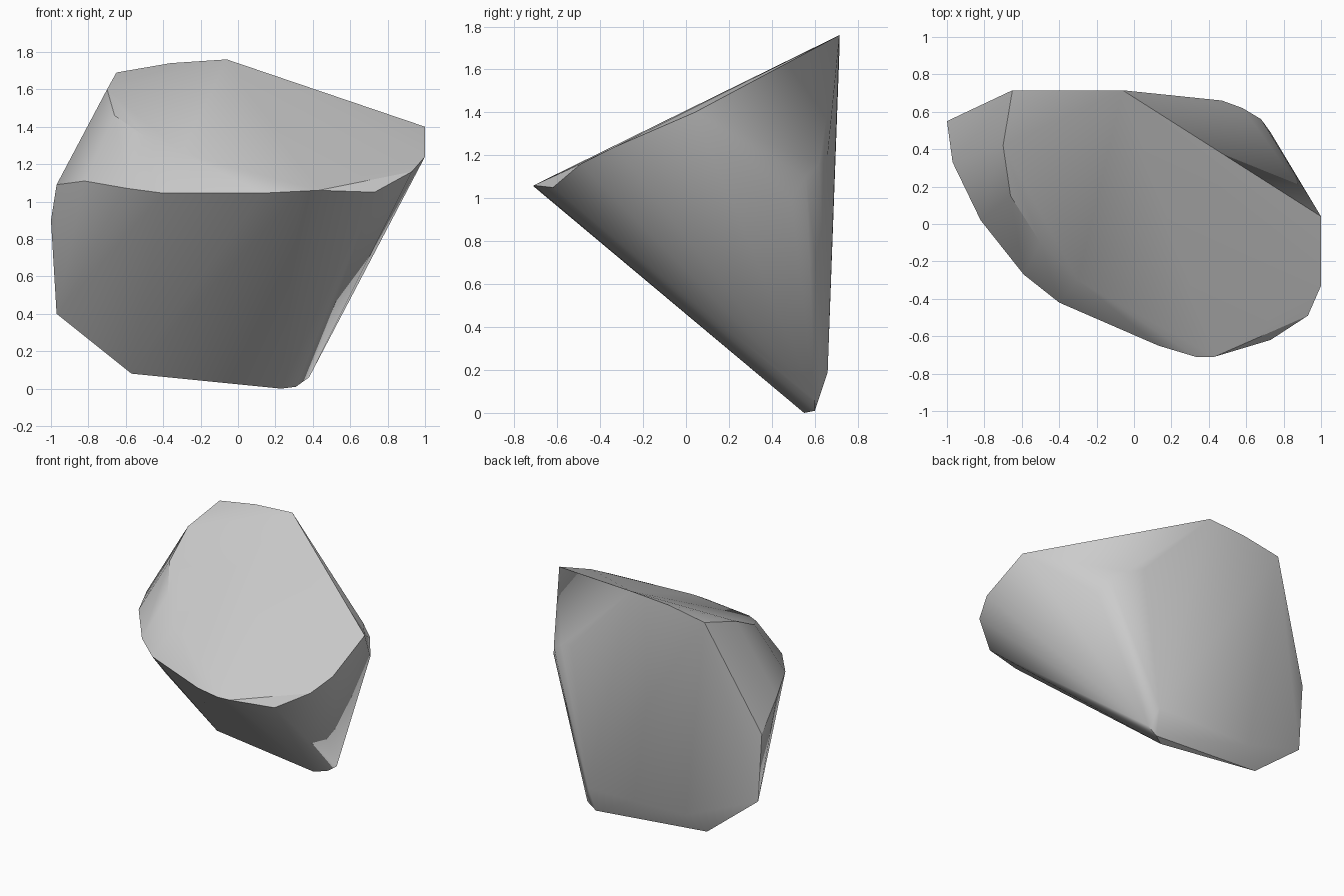
import bpy, bmesh
from math import radians

cube = bpy.data.objects.get("Cube")
if cube:
    bpy.data.objects.remove(cube, do_unlink=True)

stone = bpy.data.materials.new("stone grey")
stone.use_nodes = True
GREY = (0.6, 0.6, 0.6, 1)
stone.diffuse_color = GREY
stone.node_tree.nodes["Principled BSDF"].inputs["Base Color"].default_value = GREY

# Corners of the rock, grouped by the feature they bound
peak = [(-.06, .715, 1.76), (-.36, .715, 1.74), (-.65, .715, 1.69), (-.70, .42, 1.60)]
right_rim = [(1, .04, 1.40), (1, -.33, 1.24), (.93, -.49, 1.16), (.73, -.62, 1.05)]
front_rim = [(.43, -.71, 1.06), (.33, -.71, 1.055), (.13, -.65, 1.045),
             (-.40, -.42, 1.045), (-.59, -.27, 1.07), (-.82, .02, 1.11)]
left_side = [(-.97, .33, 1.09), (-1, .55, .90), (-.97, .55, .40)]
top_shoulder = [(-.66, .15, 1.46), (-.50, -.10, 1.35), (-.30, -.30, 1.26)]
back_ridge = [(.73, .49, 1.0), (.68, .56, 1.1), (.58, .62, 1.16), (.47, .66, 1.2)]
foot = [(.23, .55, 0), (.31, .60, .01), (.38, .60, .06), (-.57, .57, .08),
        (.33, .66, .19), (-.45, .65, .2)]

# Wrap the corners in one faceted boulder
bm = bmesh.new()
for group in (peak, right_rim, front_rim, left_side, top_shoulder, back_ridge, foot):
    for corner in group:
        bm.verts.new(corner)
hull = bmesh.ops.convex_hull(bm, input=bm.verts)
loose = {g for g in hull["geom_interior"] if isinstance(g, bmesh.types.BMVert)}
bmesh.ops.delete(bm, geom=list(loose), context='VERTS')
bmesh.ops.recalc_face_normals(bm, faces=bm.faces)

mesh = bpy.data.meshes.new("boulder")
bm.to_mesh(mesh)
bm.free()
mesh.materials.append(stone)
boulder = bpy.data.objects.new("boulder", mesh)
bpy.context.collection.objects.link(boulder)

# Soften the worn edges and keep the broken ones crisp
bpy.ops.object.select_all(action='DESELECT')
boulder.select_set(True)
bpy.context.view_layer.objects.active = boulder
bpy.ops.object.shade_smooth_by_angle(angle=radians(32))
